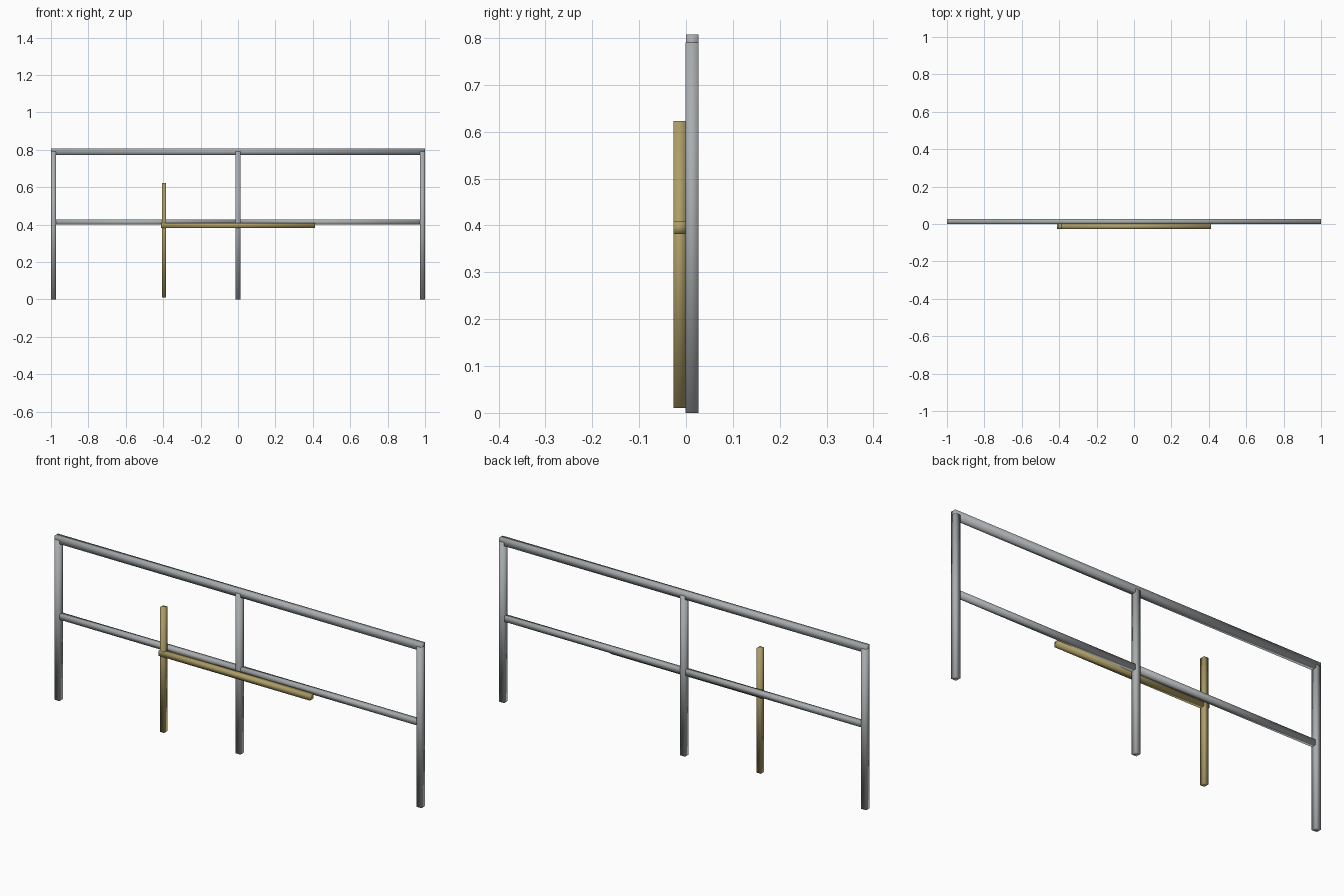
import bpy

if "Cube" in bpy.data.objects:
    bpy.data.objects.remove(bpy.data.objects["Cube"])


def paint(name, color):
    mat = bpy.data.materials.new(name)
    mat.diffuse_color = (*color, 1)
    mat.use_nodes = True
    mat.node_tree.nodes["Principled BSDF"].inputs["Base Color"].default_value = mat.diffuse_color
    return mat


gold = paint("brass", (0.42, 0.34, 0.135))
steel = paint("steel", (0.40, 0.42, 0.43))


def bar(name, x, y, z, mat):
    """Square bar spanning the given (min, max) ranges, softly shaded."""
    bpy.ops.mesh.primitive_cube_add(
        size=1, location=[(a + b) / 2 for a, b in (x, y, z)])
    ob = bpy.context.object
    ob.name = name
    ob.scale = [b - a for a, b in (x, y, z)]
    bpy.ops.object.transform_apply(location=False, rotation=False, scale=True)
    bpy.ops.object.shade_smooth()
    ob.data.materials.append(mat)
    return ob


# Upright posts
for name, cx in (("left_post", -0.986), ("middle_post", 0), ("right_post", 0.986)):
    bar(name, (cx - 0.014, cx + 0.014), (-0.001, 0.027), (0, 0.79), steel)

# Top handrail and the thinner middle rails between the posts
bar("top_rail", (-0.9995, 0.9995), (-0.0005, 0.0265), (0.773, 0.807), steel)
for name, x in (("left_middle_rail", (-0.975, -0.01)), ("right_middle_rail", (0.01, 0.975))):
    bar(name, x, (0.001, 0.025), (0.40, 0.426), steel)

# Brass upright and crossbar fixed to the front
bar("front_upright", (-0.407, -0.384), (-0.0265, -0.001), (0.01, 0.623), gold)
bar("front_crossbar", (-0.413, 0.411), (-0.027, -0.001), (0.382, 0.408), gold)
